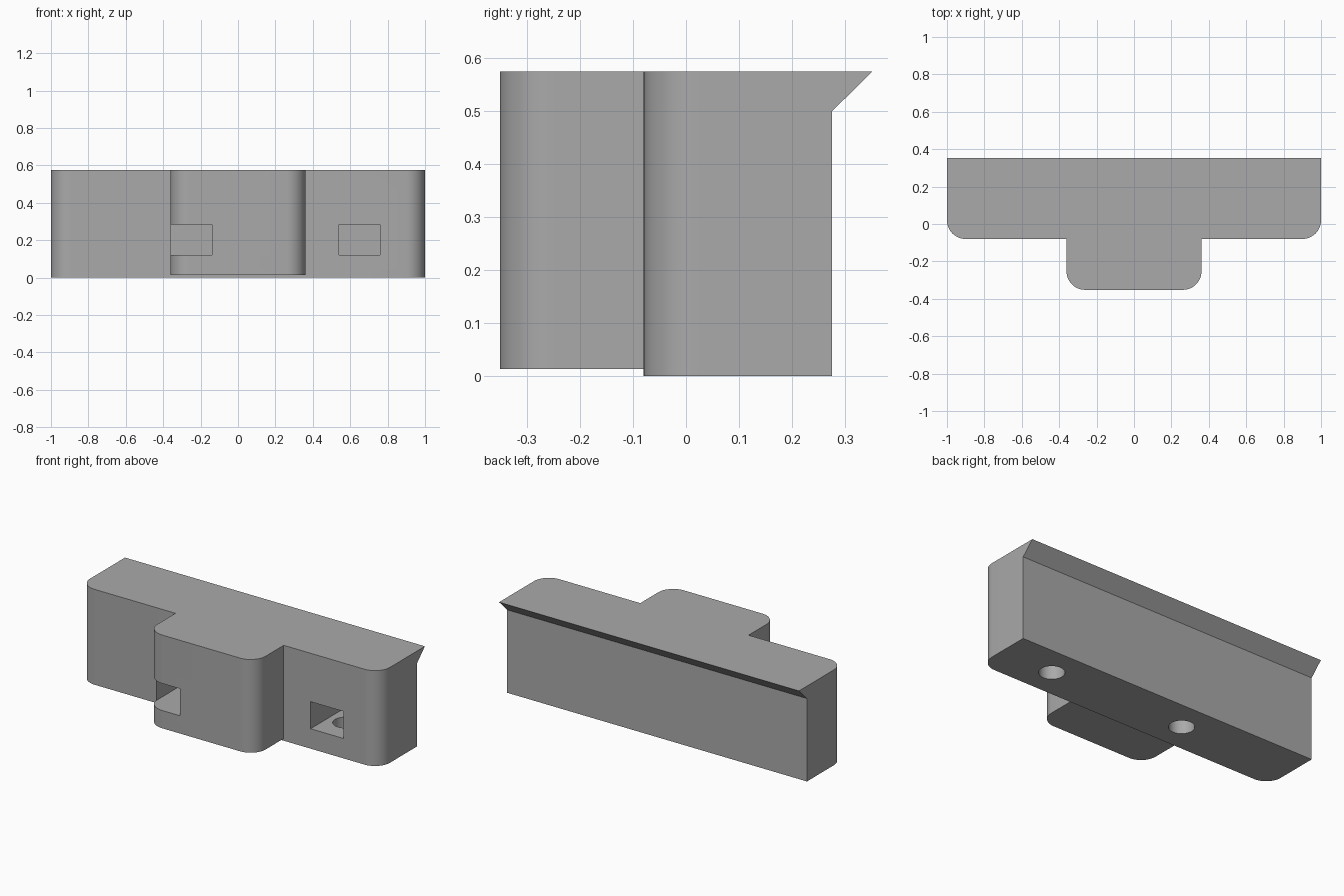
import bpy
import bmesh
from mathutils import Vector

old = bpy.data.objects.get("Cube")
if old:
    bpy.data.objects.remove(old, do_unlink=True)

grey = bpy.data.materials.new("mid grey")
grey.use_nodes = True
grey.diffuse_color = (0.4, 0.4, 0.4, 1)
grey.node_tree.nodes["Principled BSDF"].inputs["Base Color"].default_value = (0.4, 0.4, 0.4, 1)


def prism(name, profile, start, sweep, round_y=None):
    """Extrude a profile of (a, b) points; optionally round the vertical edges at y = round_y."""
    bm = bmesh.new()
    face = bm.faces.new([bm.verts.new(start(a, b)) for a, b in profile])
    moved = bmesh.ops.extrude_face_region(bm, geom=[face])["geom"]
    bmesh.ops.translate(bm, vec=Vector(sweep), verts=[v for v in moved if isinstance(v, bmesh.types.BMVert)])
    if round_y is not None:
        edges = [e for e in bm.edges
                 if all(abs(v.co.y - round_y) < 1e-4 for v in e.verts)
                 and abs(e.verts[0].co.x - e.verts[1].co.x) < 1e-4]
        bmesh.ops.bevel(bm, geom=edges, offset=0.1, segments=12, profile=0.5, affect='EDGES')
    bmesh.ops.recalc_face_normals(bm, faces=bm.faces)
    mesh = bpy.data.meshes.new(name)
    bm.to_mesh(mesh)
    bm.free()
    mesh.materials.append(grey)
    obj = bpy.data.objects.new(name, mesh)
    bpy.context.collection.objects.link(obj)
    return obj


def box(name, x0, x1, y0, y1, z0, z1, round_y=None):
    corners = [(x0, y0), (x1, y0), (x1, y1), (x0, y1)]
    return prism(name, corners, lambda a, b: (a, b, z0), (0, 0, z1 - z0), round_y)


def combine(target, tool, operation):
    mod = target.modifiers.new(operation.title(), 'BOOLEAN')
    mod.operation = operation
    mod.solver = 'EXACT'
    mod.object = tool
    bpy.context.view_layer.objects.active = target
    bpy.ops.object.modifier_apply(modifier=mod.name)
    bpy.data.objects.remove(tool, do_unlink=True)


TOP, FRONT, BACK, LIP = 0.575, -0.08, 0.276, 0.352

# Long bar with an overhanging lip along the back
side = [(FRONT, 0), (BACK, 0), (BACK, 0.5), (LIP, TOP), (FRONT, TOP)]
body = prism("mounting_bar", side, lambda a, b: (-1, a, b), (2, 0, 0), FRONT)

# Front block, merged into the bar
combine(body, box("front_block", -0.361, 0.361, -0.352, 0.05, 0.013, TOP, -0.352), 'UNION')

# Nut slots from the front and screw holes from below
for x in (-0.25, 0.65):
    combine(body, box("nut_slot", x - 0.11, x + 0.11, -0.5, 0.21, 0.12, 0.283), 'DIFFERENCE')
    bpy.ops.mesh.primitive_cylinder_add(vertices=48, radius=0.07, depth=0.8, location=(x, 0.095, 0))
    hole = bpy.context.object
    hole.data.materials.append(grey)
    combine(body, hole, 'DIFFERENCE')

bpy.ops.object.select_all(action='DESELECT')
body.select_set(True)
bpy.context.view_layer.objects.active = body
bpy.ops.object.shade_smooth_by_angle(angle=0.52)
